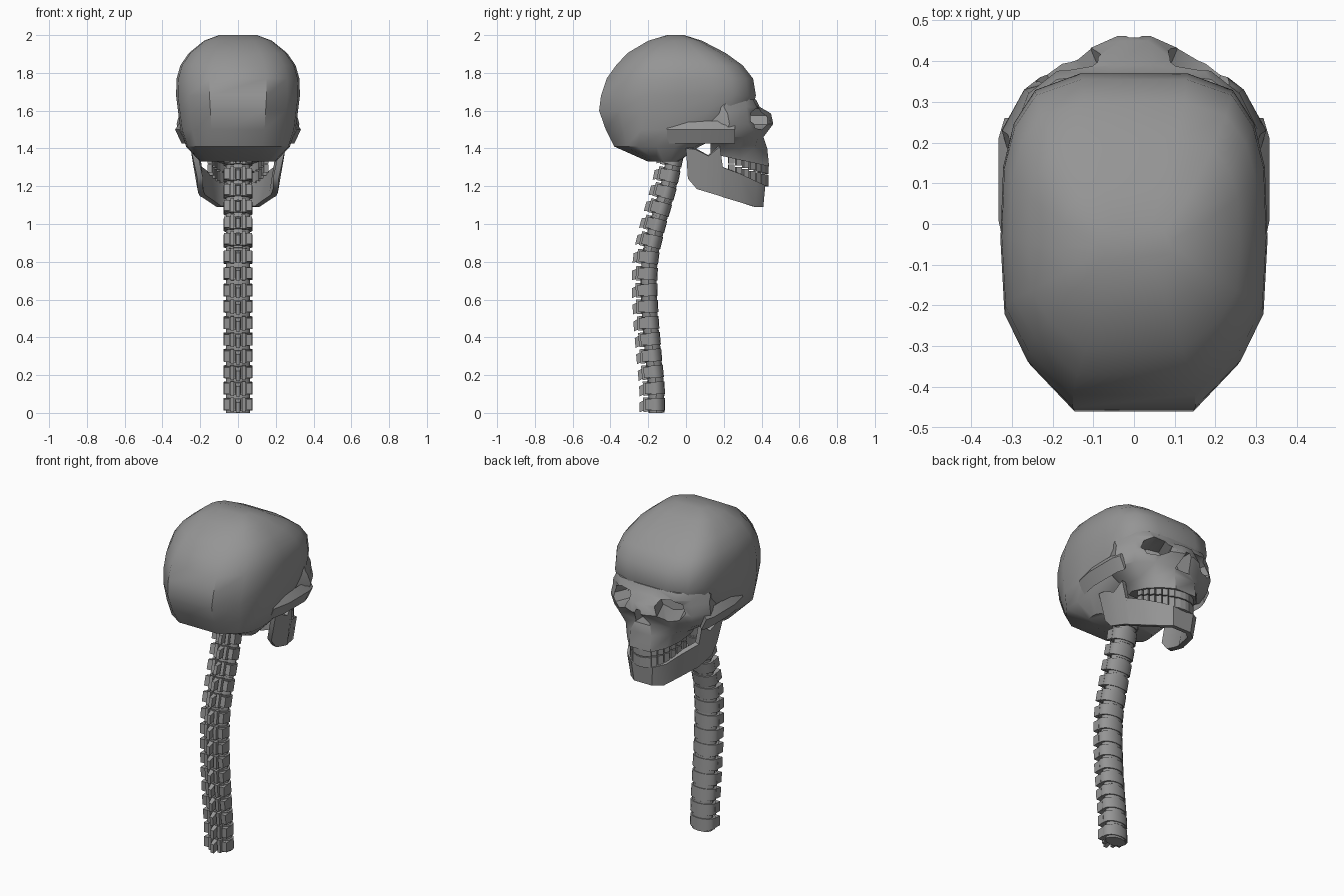
import bpy, bmesh, math
from mathutils import Vector, Matrix

cube = bpy.data.objects.get("Cube")
if cube:
    bpy.data.objects.remove(cube, do_unlink=True)

bone = bpy.data.materials.new("grey_bone")
bone.use_nodes = True
GREY = (0.3, 0.3, 0.3, 1)
bone.diffuse_color = GREY
bone.node_tree.nodes["Principled BSDF"].inputs["Base Color"].default_value = GREY


def finish(bm, name, angle=None):
    """Turn a bmesh into a named object, optionally smooth shaded."""
    bmesh.ops.recalc_face_normals(bm, faces=bm.faces)
    mesh = bpy.data.meshes.new(name)
    bm.to_mesh(mesh)
    bm.free()
    mesh.materials.append(bone)
    obj = bpy.data.objects.new(name, mesh)
    bpy.context.collection.objects.link(obj)
    if angle:
        smooth(obj, angle)
    return obj


def activate(obj):
    bpy.ops.object.select_all(action='DESELECT')
    obj.select_set(True)
    bpy.context.view_layer.objects.active = obj


def smooth(obj, angle):
    activate(obj)
    bpy.ops.object.shade_smooth_by_angle(angle=math.radians(angle))


def loft(bm, loops):
    """Skin closed loops of equal length and cap both ends."""
    rings = [[bm.verts.new(p) for p in loop] for loop in loops]
    n = len(rings[0])
    for a, b in zip(rings, rings[1:]):
        for i in range(n):
            j = (i + 1) % n
            bm.faces.new((a[i], a[j], b[j], b[i]))
    bm.faces.new(rings[0])
    bm.faces.new(rings[-1])


def mirrored(half):
    """Close a half outline with its mirror image across x = 0."""
    return half + [(-x, y, z) for x, y, z in reversed(half)]


def box(bm, matrix, size, offset=(0, 0, 0)):
    m = matrix @ Matrix.Translation(offset) @ Matrix.Diagonal((*size, 1))
    bmesh.ops.create_cube(bm, size=1, matrix=m)


def prism(bm, matrix, sides, rx, ry, height):
    m = matrix @ Matrix.Diagonal((rx, ry, height, 1))
    bmesh.ops.create_cone(bm, cap_ends=True, segments=sides,
                          radius1=1, radius2=1, depth=1, matrix=m)


# Cranium: horizontal sections as (height, half width, back, front)
plan = [(.46, 0), (.8, .14), (.97, .28), (1, .5), (.98, .72), (.9, .85),
        (.74, .95), (.4, 1)]
sections = [(1.33, .2, -.2, -.04), (1.41, .275, -.38, .07),
            (1.5, .305, -.425, .25), (1.6, .318, -.46, .35),
            (1.68, .328, -.45, .37), (1.77, .325, -.42, .355),
            (1.84, .305, -.37, .3), (1.905, .26, -.31, .21),
            (1.97, .18, -.2, .085), (2, .1, -.1, -.01)]
bm = bmesh.new()
loft(bm, [mirrored([(u * w, b + t * (f - b), z) for u, t in plan])
          for z, w, b, f in sections])
cranium = finish(bm, "cranium")

# Face: brow, nose bridge, cheekbones and upper jaw
face_rows = [
    (1.66, [(.06, .37), (.19, .355), (.24, .315), (.29, .22)]),
    (1.62, [(.05, .39), (.19, .375), (.26, .32), (.305, .2)]),
    (1.585, [(.035, .45), (.1, .40), (.26, .325), (.31, .22)]),
    (1.53, [(.04, .462), (.18, .4), (.27, .33), (.325, .23)]),
    (1.46, [(.05, .41), (.17, .385), (.26, .31), (.31, .2)]),
    (1.4, [(.07, .43), (.15, .36), (.195, .28), (.2, .2)]),
    (1.305, [(.07, .44), (.13, .375), (.165, .29), (.175, .19)])]
loops = []
for z, pts in face_rows:
    pts = pts + [(pts[-1][0] - .03, .13)]
    slope = .22 if z < 1.35 else 0
    loops.append(mirrored([(x, y, z + slope * (.44 - y)) for x, y in pts]))
bm = bmesh.new()
loft(bm, loops)
face = finish(bm, "face")

# Eye sockets and nose opening
bm = bmesh.new()
for s in (-1, 1):
    m = (Matrix.Translation((s * .155, .37, 1.56)) @ Matrix.Rotation(-s * .4, 4, 'Z')
         @ Matrix.Rotation(s * .15, 4, 'Y') @ Matrix.Rotation(math.pi / 2, 4, 'X'))
    prism(bm, m, 8, .088, .062, .26)
loft(bm, [[(-.05, y, 1.45), (.05, y, 1.45), (.012, y, 1.55), (-.012, y, 1.55)]
          for y in (.34, .52)])
cutter = finish(bm, "opening_cutter")
cutter.hide_render = True
for obj in (cranium, face):
    mod = obj.modifiers.new("openings", 'BOOLEAN')
    mod.operation = 'DIFFERENCE'
    mod.object = cutter
    activate(obj)
    bpy.ops.object.modifier_apply(modifier=mod.name)
    smooth(obj, 38)
bpy.data.objects.remove(cutter, do_unlink=True)

# Cheek arches running back to the cranium
bm = bmesh.new()
for s in (-1, 1):
    loft(bm, [[(s * x, y, 1.5), (s * (x - .03), y, 1.545),
               (s * (x - .05), y, 1.5), (s * (x - .035), y, 1.425)]
              for x, y in [(.318, .26), (.333, .21), (.333, .01), (.31, -.1)]])
finish(bm, "cheek_arches", 38)

# Lower jaw: columns as (half width, y, top, bottom)
columns = [(.25, 0, 1.40, 1.24), (.25, .05, 1.395, 1.185), (.245, .12, 1.36, 1.165),
           (.235, .18, 1.41, 1.148), (.222, .195, 1.30, 1.142),
           (.175, .29, 1.265, 1.115), (.13, .375, 1.225, 1.09),
           (.07, .42, 1.205, 1.09)]
bm = bmesh.new()
strip = columns + [(-x, y, t, b) for x, y, t, b in reversed(columns)]
pairs = [(bm.verts.new((x, y, t)), bm.verts.new((x * .86, y * .95 + .01, b)))
         for x, y, t, b in strip]
for (a, b), (c, d) in zip(pairs, pairs[1:]):
    bm.faces.new((a, b, d, c))
jaw = finish(bm, "lower_jaw")
# thicken towards the inside of the arch
outward = jaw.data.polygons[len(columns) - 1].normal.y > 0
mod = jaw.modifiers.new("thickness", 'SOLIDIFY')
mod.thickness = .03
mod.offset = -1 if outward else 1
activate(jaw)
bpy.ops.object.modifier_apply(modifier=mod.name)
smooth(jaw, 38)

# Teeth: two arched rows meeting halfway between the jaws
for name, upper in (("upper_teeth", True), ("lower_teeth", False)):
    bm = bmesh.new()
    count = 16
    for i in range(count):
        a = math.radians(-80 + 160 * i / (count - 1))
        x, y = .15 * math.sin(a), .2 + .222 * math.cos(a)
        root_top = 1.32 + .22 * (.44 - y)
        root_bottom = 1.195 + .4 * (.43 - y)
        middle = (root_top + root_bottom) / 2
        low, high = (middle + .003, root_top) if upper else (root_bottom, middle - .003)
        heading = math.atan2(-.222 * math.sin(a), .15 * math.cos(a))
        m = Matrix.Translation((x, y, (low + high) / 2)) @ Matrix.Rotation(heading, 4, 'Z')
        box(bm, m, (.031, .026, high - low))
    finish(bm, name)

# Spine: vertebrae and discs along a curved path of (z, y)
path = [(0, -.16), (.15, -.163), (.3, -.178), (.5, -.195), (.7, -.203),
        (.85, -.192), (1, -.155), (1.2, -.097), (1.42, -.05)]


def spine_y(z):
    for (z0, y0), (z1, y1) in zip(path, path[1:]):
        if z <= z1:
            return y0 + (y1 - y0) * (z - z0) / (z1 - z0)
    return path[-1][1]


bodies, discs, processes = bmesh.new(), bmesh.new(), bmesh.new()
step = .0865
for i in range(16):
    z = .045 + i * step
    tilt = math.atan2(spine_y(z + .06) - spine_y(max(z - .06, 0)),
                      z + .06 - max(z - .06, 0))
    m = Matrix.Translation((0, spine_y(z), z)) @ Matrix.Rotation(-tilt, 4, 'X')
    prism(bodies, m, 16, .077, .05, .066)
    prism(discs, m @ Matrix.Translation((0, .004, 0)), 12, .064, .042, .09)
    # side wings and the rear spine of each vertebra
    for s in (-1, 1):
        box(processes, m, (.03, .045, .058), (s * .06, -.032, 0))
        box(processes, m, (.02, .03, .076), (s * .03, -.05, 0))
    loft(processes, [[(m @ Vector((x, y, h))) for x, h in
                      ((-w, lo), (w, lo), (w, hi), (-w, hi))]
                     for y, w, lo, hi in ((-.04, .016, -.022, .033),
                                          (-.085, .01, -.04, .012))])
finish(bodies, "vertebra_bodies", 35)
finish(discs, "spinal_discs", 35)
finish(processes, "vertebra_processes")
